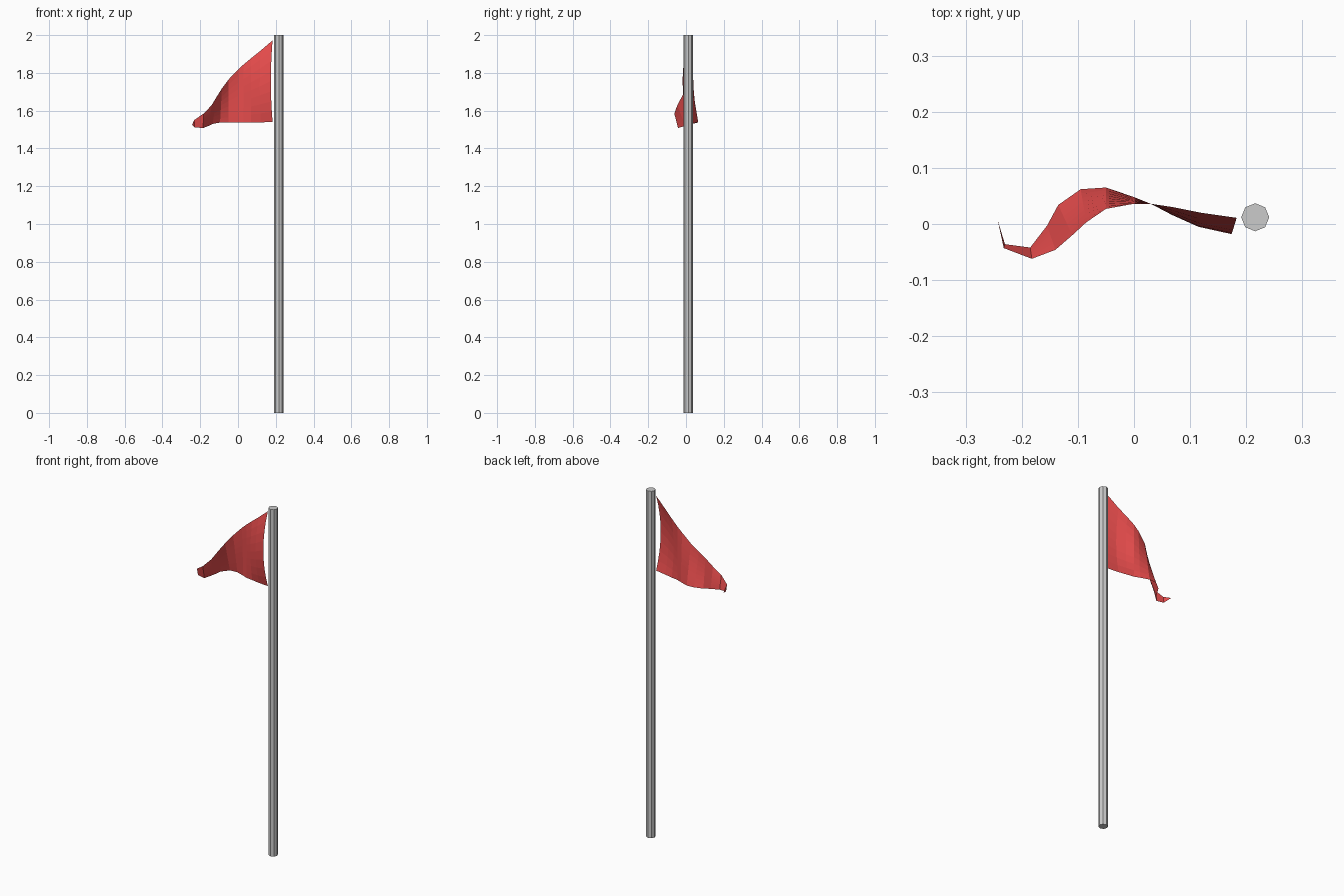
import bpy
from mathutils import Vector

if "Cube" in bpy.data.objects:
    bpy.data.objects.remove(bpy.data.objects["Cube"])

# pole: eight-sided cylinder
bpy.ops.mesh.primitive_cylinder_add(vertices=8, radius=0.025, depth=2,
                                    location=(0.216, 0.012, 1))
bpy.context.object.name = "pole"

# flag: top and bottom edges of the waving pennant, from pole to tip
top = [(.183, .011, 1.972), (.12, .02, 1.918), (.07, .03, 1.878), (.03, .036, 1.845),
       (0, .036, 1.818), (-.05, .027, 1.765), (-.085, .003, 1.718), (-.11, -.02, 1.678),
       (-.14, -.046, 1.628), (-.182, -.062, 1.585), (-.232, -.043, 1.55)]
bottom = [(.183, .011, 1.54), (.12, .02, 1.538), (.07, .03, 1.537), (.03, .036, 1.537),
          (0, .048, 1.537), (-.05, .065, 1.537), (-.095, .062, 1.537), (-.135, .034, 1.53),
          (-.155, -.003, 1.52), (-.185, -.042, 1.508), (-.23, -.036, 1.512)]
tip = (-.243, .007, 1.525)
# inward sag of the cloth (x, y) halfway down the columns near the pole
sag = {0: (-.009, -.029), 1: (-.005, -.025), 2: (-.002, -.014)}

ROWS = 8
verts, faces = [], []
for i, (a, b) in enumerate(zip(top, bottom)):
    sx, sy = sag.get(i, (0, 0))
    for r in range(ROWS + 1):
        t = r / ROWS
        bow = 4 * t * (1 - t)
        verts.append(Vector(a).lerp(Vector(b), t) + Vector((sx * bow, sy * bow, 0)))
n = ROWS + 1
for i in range(len(top) - 1):
    for r in range(ROWS):
        k = i * n + r
        faces.append((k, k + 1, k + n + 1, k + n))

# pointed end of the flag
end = len(verts)
verts.append(Vector(tip))
k = (len(top) - 1) * n
faces += [(k + r, k + r + 1, end) for r in range(ROWS)]

mesh = bpy.data.meshes.new("flag")
mesh.from_pydata(verts, [], faces)
flag = bpy.data.objects.new("flag", mesh)
bpy.context.collection.objects.link(flag)

red = bpy.data.materials.new("red_cloth")
red.diffuse_color = (0.82, 0.075, 0.075, 1)
red.use_nodes = True
red.node_tree.nodes["Principled BSDF"].inputs["Base Color"].default_value = red.diffuse_color
mesh.materials.append(red)
